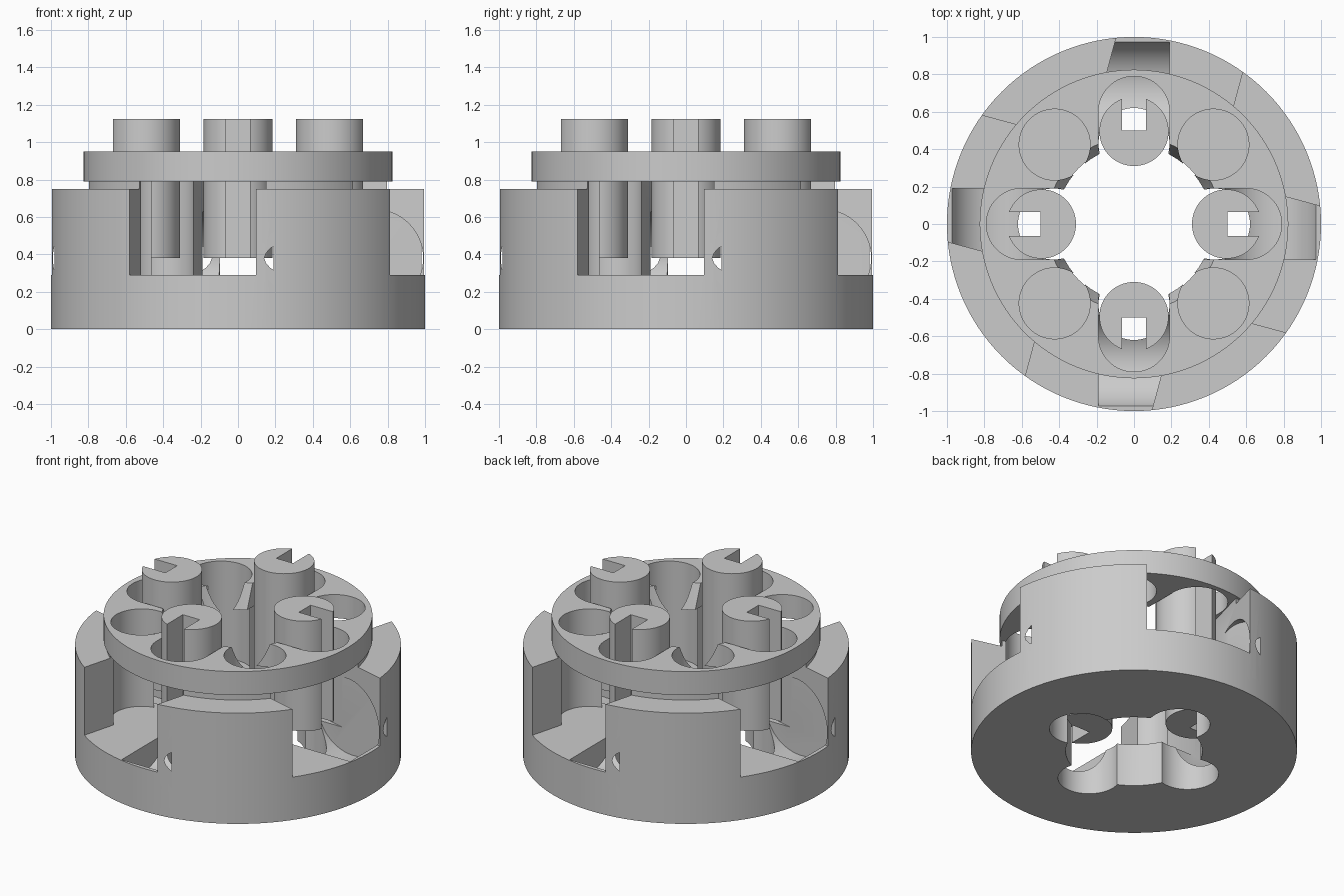
import bpy, math
from mathutils import Matrix, Vector

default = bpy.data.objects.get("Cube")
if default:
    bpy.data.objects.remove(default, do_unlink=True)

metal = bpy.data.materials.new("plain grey")
metal.use_nodes = True
GREY = (0.6, 0.6, 0.6, 1)
metal.diffuse_color = GREY
metal.node_tree.nodes["Principled BSDF"].inputs["Base Color"].default_value = GREY


def finish(name):
    ob = bpy.context.object
    ob.name = name
    bpy.ops.object.transform_apply(location=True, rotation=True, scale=True)
    return ob


def cylinder(name, r, z0, z1, x=0, y=0, sides=64):
    bpy.ops.mesh.primitive_cylinder_add(vertices=sides, radius=r, depth=z1 - z0,
                                        location=(x, y, (z0 + z1) / 2))
    return finish(name)


def box(name, x0, x1, y0, y1, z0, z1, turn=0):
    bpy.ops.mesh.primitive_cube_add(size=1)
    ob = bpy.context.object
    size = Matrix.Diagonal((x1 - x0, y1 - y0, z1 - z0, 1))
    centre = Vector((x0 + x1, y0 + y1, z0 + z1)) / 2
    ob.data.transform(Matrix.Rotation(turn, 4, 'Z') @ Matrix.Translation(centre) @ size)
    ob.name = name
    return ob


def combine(target, tool, operation='DIFFERENCE'):
    mod = target.modifiers.new(tool.name, 'BOOLEAN')
    mod.operation = operation
    mod.solver = 'EXACT'
    mod.object = tool
    bpy.context.view_layer.objects.active = target
    bpy.ops.object.modifier_apply(modifier=mod.name)
    bpy.data.objects.remove(tool, do_unlink=True)


def polish(ob):
    ob.data.materials.clear()
    ob.data.materials.append(metal)
    bpy.ops.object.select_all(action='DESELECT')
    ob.select_set(True)
    bpy.context.view_layer.objects.active = ob
    bpy.ops.object.shade_smooth_by_angle(angle=math.radians(30))


QUARTERS = [i * math.pi / 2 for i in range(4)]
PIN_R, HOLE_R, FLOOR = 0.185, 0.19, 0.29

# Round body with a low raised rim
body = cylinder("body", 1, 0, 0.75, sides=128)
combine(body, cylinder("rim", 0.81, 0.5, 0.79, sides=128), 'UNION')

# Two crossing channels leave four corner blocks
for i in range(2):
    combine(body, box("channel", -0.35, 0.35, -1.3, 1.3, FLOOR, 1,
                      math.radians(-15) + QUARTERS[i]))

# Centre bore, floor lobes, diagonal pockets and round troughs
combine(body, cylinder("bore", 0.42, -0.1, 0.5))
for a in QUARTERS:
    c, s = math.cos(a), math.sin(a)
    combine(body, cylinder("lobe", HOLE_R, -0.1, 0.5, 0.43 * c, 0.43 * s))
    d = a + math.pi / 4
    combine(body, cylinder("pocket", HOLE_R, FLOOR, 1, 0.6 * math.cos(d), 0.6 * math.sin(d)))
    bpy.ops.mesh.primitive_cylinder_add(vertices=64, radius=0.26, depth=0.38,
                                        location=(0.73 * c, 0.73 * s, 0.38),
                                        rotation=(math.pi / 2, 0, a))
    combine(body, finish("trough"))
polish(body)

# Top disc with a tapered centre hole and eight round holes
disc = cylinder("top_disc", 0.825, 0.79, 0.95, sides=128)
bpy.ops.mesh.primitive_cone_add(vertices=64, radius1=0.41, radius2=0.475, depth=0.2,
                                location=(0, 0, 0.87))
combine(disc, finish("taper"))
for a in QUARTERS:
    for turn in (a, a + math.pi / 4):
        combine(disc, cylinder("hole", HOLE_R, 0.7, 1.1,
                               0.6 * math.cos(turn), 0.6 * math.sin(turn)))
    combine(disc, box("opening", 0.2, 0.6, -HOLE_R, HOLE_R, 0.7, 1.1, a))
polish(disc)

# Four pins, each slotted on its outer side
for i, a in enumerate(QUARTERS):
    pin = cylinder("pin_%d" % (i + 1), PIN_R, 0.38, 1.125,
                   0.495 * math.cos(a), 0.495 * math.sin(a))
    combine(pin, box("slot", 0.5, 0.9, -0.063, 0.063, 0.2, 1.3, a))
    polish(pin)
